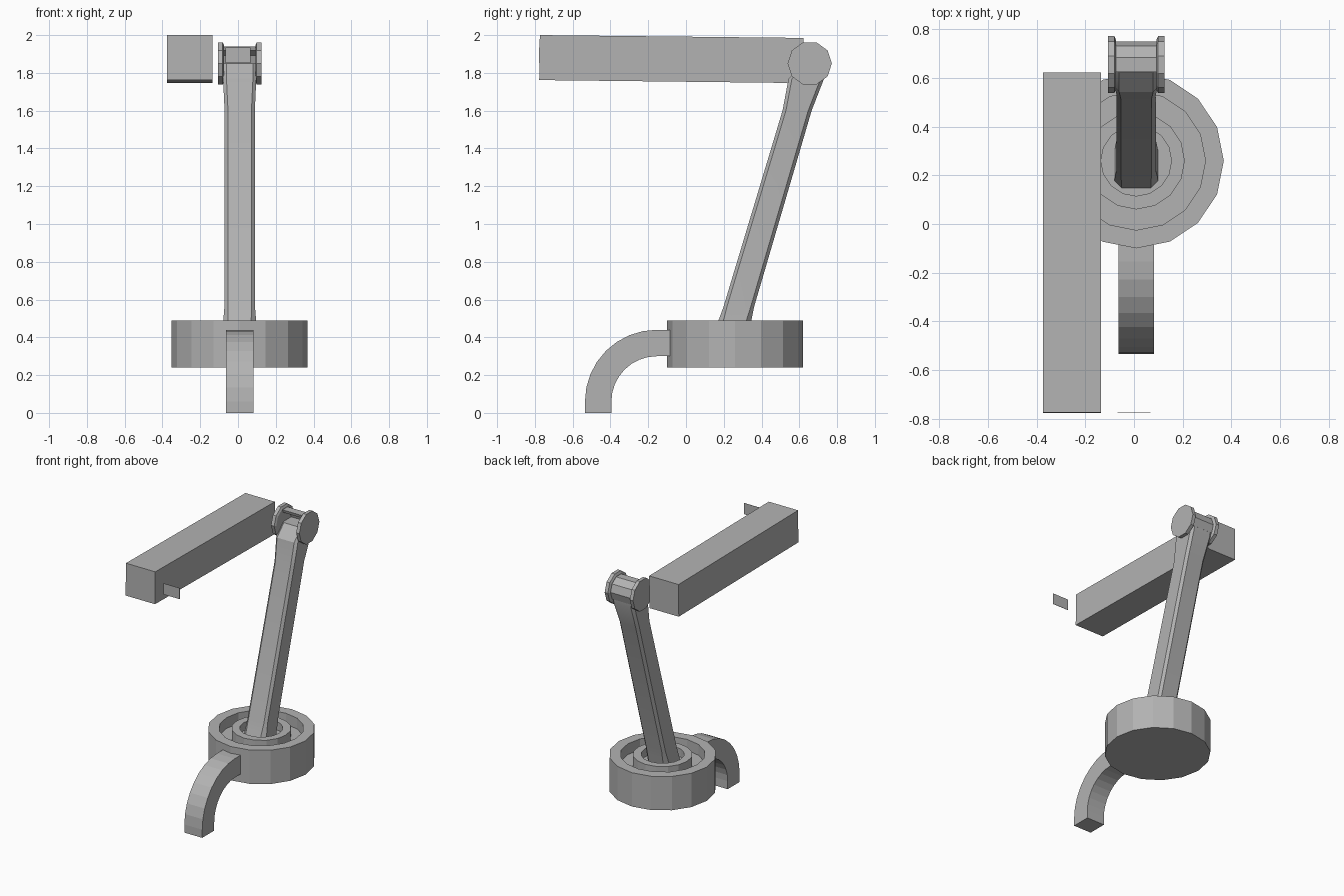
import bpy, bmesh, math
from mathutils import Vector

if "Cube" in bpy.data.objects:
    bpy.data.objects.remove(bpy.data.objects["Cube"])

grey = bpy.data.materials.new("plain grey")
grey.diffuse_color = (0.45, 0.45, 0.45, 1)
grey.use_nodes = True
grey.node_tree.nodes["Principled BSDF"].inputs["Base Color"].default_value = grey.diffuse_color
CX = 0.009  # centre line of base, hook and post


def make(name, loops, close_ring=False, caps=True, smooth=None):
    """Skin a list of equal-length point loops into a solid."""
    bm = bmesh.new()
    rings = [[bm.verts.new(p) for p in loop] for loop in loops]
    n = len(rings[0])
    pairs = list(zip(rings, rings[1:]))
    if close_ring:
        pairs.append((rings[-1], rings[0]))
    for a, b in pairs:
        for i in range(n):
            j = (i + 1) % n
            bm.faces.new((a[i], a[j], b[j], b[i]))
    if caps and not close_ring:
        bm.faces.new(rings[0][::-1])
        bm.faces.new(rings[-1])
    bmesh.ops.recalc_face_normals(bm, faces=bm.faces)
    me = bpy.data.meshes.new(name)
    bm.to_mesh(me)
    bm.free()
    me.materials.append(grey)
    ob = bpy.data.objects.new(name, me)
    bpy.context.collection.objects.link(ob)
    if smooth:
        bpy.ops.object.select_all(action='DESELECT')
        ob.select_set(True)
        bpy.context.view_layer.objects.active = ob
        bpy.ops.object.shade_smooth_by_angle(angle=math.radians(smooth))
    return ob


def circle(r, z, n=16):
    return [(CX + r * math.cos(2 * math.pi * i / n),
             0.26 + r * math.sin(2 * math.pi * i / n), z) for i in range(n)]


# Drum base with a sunken groove and a raised inner ring
profile = [(0.36, 0.24), (0.36, 0.49), (0.285, 0.49), (0.285, 0.41), (0.2, 0.41),
           (0.2, 0.49), (0.145, 0.49), (0.145, 0.43)]
make("drum_base", [circle(r, z) for r, z in profile])

# Curved foot hook: quarter arc swept down to the floor
path = [(-0.03, 0.37, 90)]
for k in range(9):
    a = 90 + 90 * k / 8
    path.append((-0.155 + 0.31 * math.cos(math.radians(a)),
                 0.06 + 0.31 * math.sin(math.radians(a)), a))
path.append((-0.465, 0.0, 180))
hook = []
for y, z, a in path:
    c, s = 0.07 * math.cos(math.radians(a)), 0.07 * math.sin(math.radians(a))
    hook.append([(CX - 0.073, y + c, z + s), (CX + 0.073, y + c, z + s),
                 (CX + 0.073, y - c, z - s), (CX - 0.073, y - c, z - s)])
make("foot_hook", hook)


# Leaning post: chamfered rectangle sections flaring at both ends
def section(z, y, hx, hy, c=0.018):
    corners = [(hx, hy - c), (hx - c, hy), (c - hx, hy), (-hx, hy - c),
               (-hx, c - hy), (c - hx, -hy), (hx - c, -hy), (hx, c - hy)]
    return [(CX + px, y + py, z) for px, py in corners]


make("post", [section(0.42, 0.237, 0.09, 0.092, 0.03), section(0.5, 0.262, 0.086, 0.086, 0.025),
              section(0.56, 0.279, 0.081, 0.081), section(1.6, 0.588, 0.08, 0.077),
              section(1.77, 0.637, 0.088, 0.094), section(1.85, 0.678, 0.088, 0.055)],
     smooth=30)

# Joint at the top: bevelled cheek discs on both sides of a curved shell
HY, HZ = 0.655, 1.85


def hub(x, r, n=10):
    return [(x, HY + r * math.cos(2 * math.pi * i / n),
             HZ + r * math.sin(2 * math.pi * i / n)) for i in range(n)]


for side, label in ((-1, "left"), (1, "right")):
    make(label + "_cheek_disc",
         [hub(CX + side * x, r) for x, r in ((0.083, 0.102), (0.09, 0.117), (0.108, 0.117), (0.116, 0.117))])

shell = []
for k in range(6):
    a = math.radians(108 - 36 * k)
    ring = []
    for x, r in ((-0.085, 0.072), (0.085, 0.072), (0.085, 0.095), (-0.085, 0.095)):
        ring.append((CX + x, HY + r * math.cos(a), HZ + r * math.sin(a)))
    shell.append(ring)
make("joint_shell", shell)

# Long beam, dipping slightly to the back
beam = []
for y0, y1, z0, z1 in ((-0.777, -0.774, 1.762, 2.0), (0.62, 0.623, 1.746, 1.985)):
    beam.append([(-0.375, y0, z0), (-0.135, y0, z0), (-0.135, y1, z1), (-0.375, y1, z1)])
make("beam", beam)

# Loose thin end plate beside the beam tip
make("end_plate", [[(-0.067, y, 1.853), (0.067, y, 1.853), (0.067, y, 1.935), (-0.067, y, 1.935)]
                   for y in (-0.777, -0.775)])
